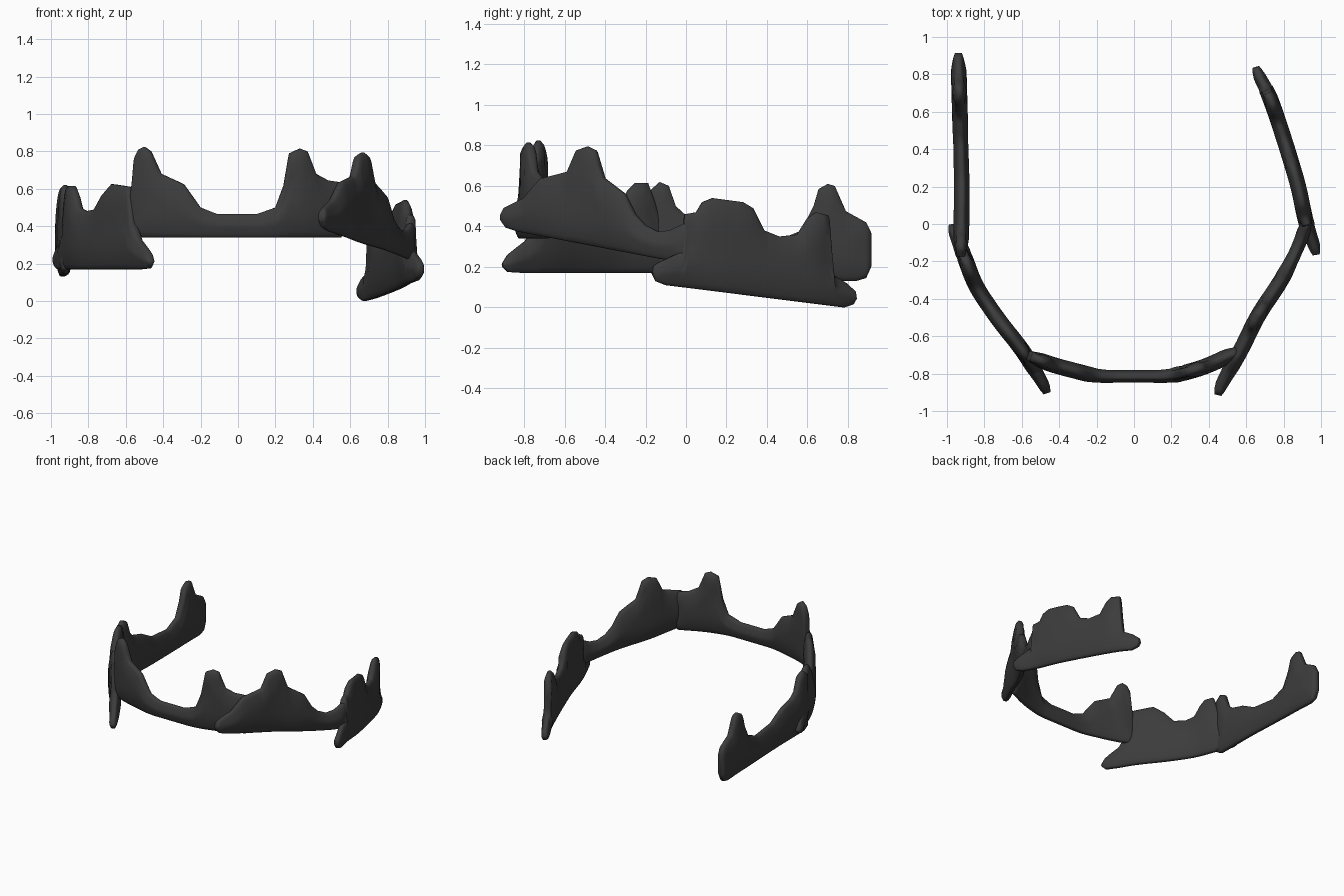
import bpy, bmesh, math

mat = bpy.data.materials.new("charcoal")
mat.diffuse_color = (0.045, 0.045, 0.045, 1)


def lerp(pts, t, k=1):
    """Linear lookup of column k in a list of points sorted by column 0."""
    if t <= pts[0][0]:
        return pts[0][k]
    for a, b in zip(pts, pts[1:]):
        if t <= b[0]:
            return a[k] + (b[k] - a[k]) * (t - a[0]) / (b[0] - a[0])
    return pts[-1][k]


def panel(name, path, top, bottom, along_x=False):
    """Upright puffy panel: outline in (t, z), bent along a plan path."""
    t0, t1 = top[0][0], top[-1][0]
    keys = sorted({round(p[0], 3) for p in top + bottom + path if t0 <= p[0] <= t1})
    ts = []
    for a, b in zip(keys, keys[1:]):
        n = max(1, math.ceil((b - a) / 0.035))
        ts += [a + (b - a) * i / n for i in range(n)]
    ts.append(t1)
    rows = 12

    def smooth(t):  # softened path so the panel bends without kinks
        return sum(lerp(path, t + o) for o in (-0.06, -0.03, 0, 0.03, 0.06)) / 5

    bm = bmesh.new()
    rings = []
    for t in ts:
        lo, hi = lerp(bottom, t), lerp(top, t)
        slope = (smooth(t + 0.02) - smooth(t - 0.02)) / 0.04
        length = math.hypot(1, slope)
        nt, no = -slope / length, 1 / length
        front, back = [], []
        for i in range(rows + 1):
            z = lo + (hi - lo) * (0.5 - 0.5 * math.cos(math.pi * i / rows))
            # distance to the outline, sampled sideways as well as vertically
            d = min(z - lo, hi - z, (t - t0 + 0.01) * length, (t1 - t + 0.01) * length)
            for o in (-0.09, -0.06, -0.03, 0.03, 0.06, 0.09):
                if t0 < t + o < t1:
                    if lerp(top, t + o) < z or lerp(bottom, t + o) > z:
                        d = min(d, abs(o) * length)
            w = 0.008 + 0.034 * math.sqrt(max(0.0, min(1.0, d / 0.11)))
            for side, s in ((front, 1), (back, -1)):
                a, b = t + nt * w * s, smooth(t) + no * w * s
                side.append(bm.verts.new((a, b, z) if along_x else (b, a, z)))
        rings.append(front + back[::-1])
    n = len(rings[0])
    for r, q in zip(rings, rings[1:]):
        for i in range(n):
            j = (i + 1) % n
            bm.faces.new((r[i], r[j], q[j], q[i]))
    bm.faces.new(rings[0])
    bm.faces.new(rings[-1])
    bmesh.ops.recalc_face_normals(bm, faces=bm.faces)
    for f in bm.faces:
        f.smooth = True
    me = bpy.data.meshes.new(name)
    bm.to_mesh(me)
    bm.free()
    me.materials.append(mat)
    ob = bpy.data.objects.new(name, me)
    bpy.context.collection.objects.link(ob)


# Front panel with two peaks (t = x)
panel("front_panel",
      [(-.62, -.68), (-.45, -.75), (-.2, -.815), (.2, -.815), (.38, -.765), (.58, -.67)],
      [(-.58, .5), (-.56, .66), (-.55, .77), (-.53, .81), (-.5, .825), (-.465, .8),
       (-.41, .68), (-.29, .625), (-.2, .5), (-.11, .465), (.1, .465), (.2, .5),
       (.245, .62), (.275, .79), (.33, .815), (.37, .8), (.415, .68), (.48, .645),
       (.55, .635), (.58, .5)],
      [(-.58, .37), (-.55, .34), (.55, .34), (.58, .4)], along_x=True)

# Front right panel, base sloping down to the rear (t = y)
panel("front_right_panel",
      [(-.91, .44), (-.78, .51), (-.68, .57), (-.49, .66), (-.3, .79), (-.12, .88), (.02, .93)],
      [(-.915, .46), (-.9, .49), (-.8, .54), (-.72, .635), (-.585, .67), (-.54, .775),
       (-.485, .795), (-.445, .775), (-.405, .64), (-.3, .56), (-.25, .46), (-.2, .405),
       (-.14, .375), (-.08, .38), (0, .42), (.03, .38)],
      [(-.915, .43), (-.89, .395), (-.83, .375), (-.1, .235), (0, .22), (.03, .25)])

# Rear right panel
panel("rear_right_panel",
      [(-.16, .98), (0, .92), (.2, .88), (.4, .82), (.6, .755), (.72, .71), (.84, .64)],
      [(-.165, .2), (-.14, .22), (-.02, .275), (-.005, .46), (.05, .47), (.08, .52),
       (.13, .54), (.28, .52), (.33, .49), (.385, .38), (.46, .35), (.55, .36), (.6, .44),
       (.64, .47), (.7, .455), (.712, .3), (.725, .16), (.79, .12), (.835, .08), (.84, .05)],
      [(-.165, .16), (-.15, .13), (-.1, .11), (.7, .01), (.78, 0), (.825, .015), (.84, .04)])

# Front left panel
panel("front_left_panel",
      [(-.9, -.455), (-.8, -.52), (-.68, -.59), (-.52, -.72), (-.33, -.85), (-.15, -.915), (0, -.98)],
      [(-.905, .22), (-.88, .26), (-.79, .33), (-.74, .42), (-.71, .61), (-.58, .625),
       (-.52, .57), (-.46, .49), (-.39, .48), (-.33, .5), (-.285, .58), (-.25, .615),
       (-.19, .615), (-.15, .5), (-.11, .33), (-.03, .27), (0, .22)],
      [(-.905, .2), (-.88, .175), (-.8, .17), (-.05, .17), (-.02, .18), (0, .2)])

# Rear left panel, low in the middle with a block at the end
panel("rear_left_panel",
      [(-.17, -.925), (.2, -.92), (.92, -.94)],
      [(-.175, .58), (-.13, .62), (-.085, .6), (-.05, .5), (0, .455), (.12, .42),
       (.25, .35), (.45, .33), (.57, .38), (.63, .5), (.655, .585), (.7, .61), (.735, .6),
       (.79, .475), (.89, .42), (.915, .37)],
      [(-.175, .17), (-.13, .145), (.84, .13), (.89, .145), (.915, .2)])
